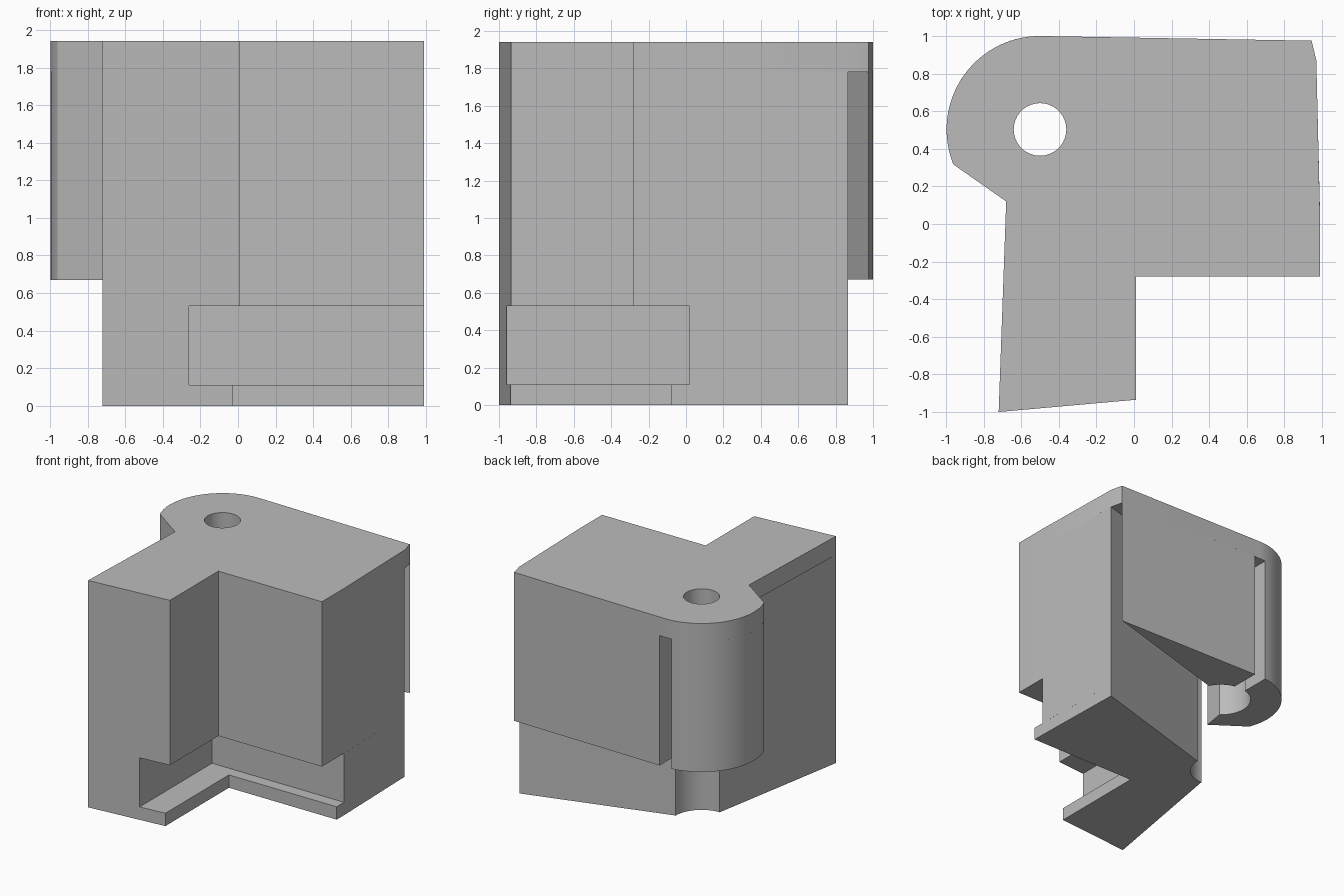
import bpy, bmesh
from math import radians, cos, sin

cube = bpy.data.objects.get("Cube")
if cube:
    bpy.data.objects.remove(cube, do_unlink=True)

grey = bpy.data.materials.new("plain grey")
grey.use_nodes = True
colour = (0.5, 0.5, 0.5, 1)
grey.diffuse_color = colour
grey.node_tree.nodes["Principled BSDF"].inputs["Base Color"].default_value = colour

PIVOT = (-0.5, 0.503)
OUTER, BORE, PIN = 0.497, 0.245, 0.14
LUG_Z, CAP_Z, TOP_Z = 0.67, 1.78, 1.94


def arc(radius, start, end, steps=24):
    """Points on an arc about the pivot, angles in degrees."""
    angles = [radians(start + (end - start) * i / steps) for i in range(steps + 1)]
    return [(PIVOT[0] + radius * cos(a), PIVOT[1] + radius * sin(a)) for a in angles]


def prism(name, outline, low, high, hole=None):
    """Extrude a closed outline, with an optional hole, between two heights."""
    bm = bmesh.new()
    loops = [[bm.verts.new((x, y, low)) for x, y in pts] for pts in (outline, hole) if pts]
    if hole:
        edges = [bm.edges.new((lp[i - 1], lp[i])) for lp in loops for i in range(len(lp))]
        bmesh.ops.triangle_fill(bm, edges=edges, use_beauty=True)
    else:
        bm.faces.new(loops[0])
    grown = bmesh.ops.extrude_face_region(bm, geom=bm.faces[:], use_keep_orig=True)["geom"]
    for v in grown:
        if isinstance(v, bmesh.types.BMVert):
            v.co.z = high
    bmesh.ops.recalc_face_normals(bm, faces=bm.faces[:])
    mesh = bpy.data.meshes.new(name)
    bm.to_mesh(mesh)
    bm.free()
    mesh.materials.append(grey)
    obj = bpy.data.objects.new(name, mesh)
    bpy.context.collection.objects.link(obj)
    bpy.ops.object.select_all(action='DESELECT')
    obj.select_set(True)
    bpy.context.view_layer.objects.active = obj
    bpy.ops.object.shade_smooth_by_angle(angle=radians(25))
    return obj


def front_edge(x, y):
    """Front and right outline around an inner corner at x, y."""
    front_y = -1 + (x + 0.72) * 0.089
    return [(-0.72, -1), (x, front_y), (x, y), (0.99, y), (0.99, max(y, 0) + 0.02)]


# L-shaped body in three layers: bottom flange, recess and tall block
back_wall = [(0.97, 0.865)] + arc(BORE, 0, -90)
for name, corner, low, high in (
        ("bottom_flange", (-0.03, -0.08), 0, 0.11),
        ("recess_wall", (-0.26, 0.02), 0.11, 0.53),
        ("main_block", (0.01, -0.28), 0.53, CAP_Z)):
    prism(name, front_edge(*corner) + back_wall, low, high)

# Top plate with the pin hole
cap = front_edge(0.01, -0.28) + [(0.97, 0.87), (0.945, 0.975)]
cap += arc(OUTER, 90, 202, 40) + [(-0.68, 0.12)]
prism("top_plate", cap, CAP_Z, TOP_Z, arc(PIN, 0, 350, 35))

# Curved outer lug hanging from the top plate
lug = arc(OUTER, 97, 202, 40) + [(-0.68, 0.12)] + arc(BORE, 232, 104)
prism("hinge_lug", lug, LUG_Z, CAP_Z)

# Wedge-shaped back panel, with gaps to the block and the lug
wedge = [(0.945, 0.975), (-0.45, 0.999)] + arc(BORE, 78, 27, 12)
prism("back_wedge", wedge, LUG_Z, CAP_Z)
